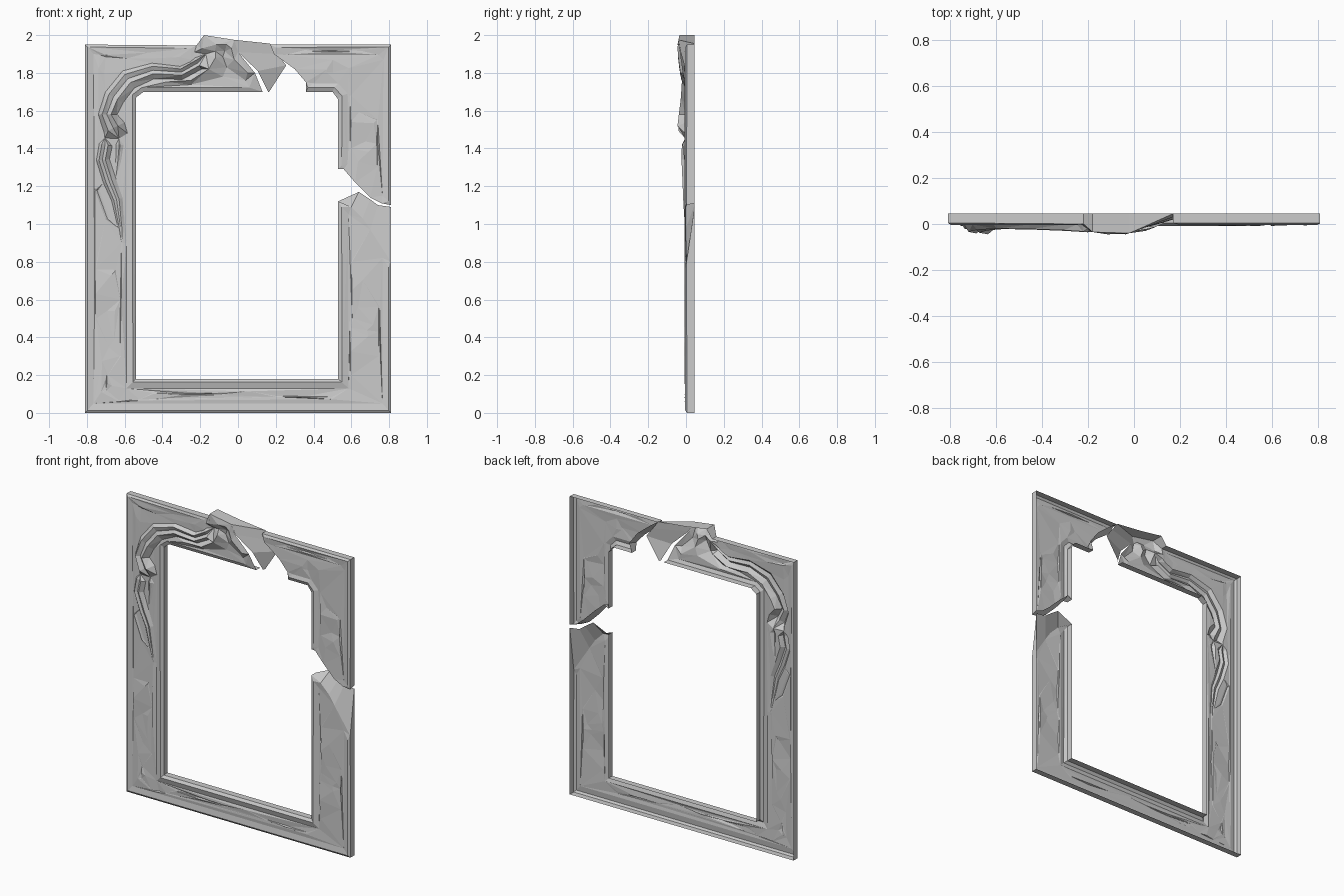
import bpy, bmesh, random
from mathutils import Vector
from mathutils.geometry import delaunay_2d_cdt

random.seed(4)
BACK = 0.045


def ribbon(path, profile):
    """Fold lines running along a path of (x, z, half width, height)."""
    lines = [[] for _ in profile]
    for i, (x, z, w, h) in enumerate(path):
        a, b = path[max(i - 1, 0)], path[min(i + 1, len(path) - 1)]
        t = Vector((b[0] - a[0], b[1] - a[1])).normalized()
        for line, (s, k) in zip(lines, profile):
            line.append((x - t.y * w * s, z + t.x * w * s, -0.002 - h * k))
    return lines


def scratch(x0, z0, x1, z1):
    """Thin carved groove: one raised lip and one sunken lip."""
    d = (Vector((x1 - x0, z1 - z0)).normalized()) * 0.005
    mx, mz = (x0 + x1) / 2 + random.uniform(-.004, .004), (z0 + z1) / 2
    return [[(x0, z0, -.001), (mx, mz, -.008), (x1, z1, -.001)],
            [(x0 - d.y, z0 + d.x, 0), (mx - d.y, mz + d.x, .003), (x1 - d.y, z1 + d.x, 0)]]


def dents(boxes, n):
    """Scattered single points that make the flat panel uneven."""
    return [[(random.uniform(a, b), random.uniform(c, d), random.uniform(-.005, .002))]
            for a, b, c, d in boxes for _ in range(n)]


def shell(name, outline, lines, skip=()):
    """Triangulated relief inside the outline, plus side walls; the back stays open."""
    pts, edges = [], []
    for k, line in enumerate([outline] + lines):
        s = len(pts)
        pts += [p[:3] for p in line]
        edges += [(s + i, s + i + 1) for i in range(len(line) - 1)]
        if k == 0:
            edges.append((s + len(line) - 1, s))
    out = delaunay_2d_cdt([Vector(p[:2]) for p in pts], edges, [], 1, 1e-5)
    co, ed, faces, orig = out[0], out[1], out[2], out[3]
    ys = [pts[o[0]][2] if o else None for o in orig]
    for i, y in enumerate(ys):
        if y is None:
            near = [ys[a + b - i] for a, b in ed if i in (a, b) and ys[a + b - i] is not None]
            ys[i] = sum(near) / len(near) if near else 0
    bm = bmesh.new()
    vs = [bm.verts.new((c.x, y, c.y)) for c, y in zip(co, ys)]
    for f in faces:
        bm.faces.new([vs[i] for i in f])
    for i, p in enumerate(outline):
        if i in skip:
            continue
        q = outline[(i + 1) % len(outline)]
        quad = [(p[0], p[2], p[1]), (q[0], q[2], q[1]),
                (q[-2] if len(q) == 5 else q[0], BACK, q[-1] if len(q) == 5 else q[1]),
                (p[-2] if len(p) == 5 else p[0], BACK, p[-1] if len(p) == 5 else p[1])]
        bm.faces.new([bm.verts.new(c) for c in quad])
    bmesh.ops.remove_doubles(bm, verts=bm.verts, dist=2e-4)
    loose = [v for v in bm.verts if not v.link_faces]
    bmesh.ops.delete(bm, geom=loose, context='VERTS')
    bmesh.ops.recalc_face_normals(bm, faces=bm.faces)
    if sum(f.normal.y * f.calc_area() for f in bm.faces) > 0:
        bmesh.ops.reverse_faces(bm, faces=bm.faces)
    return finish(name, bm)


def finish(name, bm):
    me = bpy.data.meshes.new(name)
    bm.to_mesh(me)
    bm.free()
    ob = bpy.data.objects.new(name, me)
    bpy.context.collection.objects.link(ob)
    return ob


# Large broken piece: crest, left side, bottom and lower right (x, z, y, back x, back z)
main_outline = [
    (-.22, 1.945, 0), (-.81, 1.95, .005), (-.81, 0, .005), (.81, 0, .005),
    (.81, .80, .003, .81, 1.09), (.70, .97, -.003, .74, 1.10), (.66, 1.03, -.003, .70, 1.13),
    (.60, 1.09, -.003, .64, 1.17), (.53, 1.12, .003), (.53, .18, .004), (-.54, .18, .004),
    (-.54, 1.67, .004), (-.50, 1.70, .004), (.13, 1.70, .004), (.09, 1.80, -.015),
    (0, 1.91, -.03), (-.02, 1.975, -.04), (-.18, 2.0, -.035)]

rails = [
    [(-.25, 1.93, -.004), (-.797, 1.937, -.004), (-.797, .013, -.004), (.797, .013, -.004), (.797, .77, -.004)],
    [(.06, 1.722, -.006), (-.51, 1.722, -.006), (-.558, 1.685, -.007),
     (-.557, .163, -.008), (.55, .163, -.008), (.549, 1.09, -.006)],
    [(-.765, 1.9, .001), (-.765, .05, .001), (.765, .05, .001), (.765, .82, .001)],
    [(-.59, .9, .002), (-.59, .13, .002), (.585, .13, .002), (.585, 1.05, .002)]]

# Draped ornament folds
folded = [(-1, 0), (-.6, .9), (-.1, .45), (.35, 1), (1, 0)]
simple = [(-1, 0), (-.2, 1), (.3, .4), (1, 0)]
drape = ribbon([(-.21, 1.85, .035, .034), (-.30, 1.80, .035, .028), (-.45, 1.81, .042, .022),
                (-.58, 1.765, .055, .02), (-.655, 1.67, .055, .026), (-.69, 1.58, .05, .036),
                (-.655, 1.51, .06, .043)], folded)
drape += [[(-.705, 1.455, -.003), (-.63, 1.452, -.003), (-.585, 1.48, -.003)]]
drape += ribbon([(-.70, 1.42, .035, .02), (-.715, 1.34, .035, .022), (-.68, 1.23, .035, .017),
                 (-.64, 1.13, .03, .013), (-.62, .98, .015, .004)], folded)
drape += ribbon([(-.625, 1.42, .02, .016), (-.635, 1.32, .013, .005)], simple)
drape += ribbon([(-.745, 1.18, .012, .006), (-.69, 1.03, .012, .004)], simple)
drape += [
    [(-.19, 1.93, -.03), (-.115, 1.95, -.045), (-.06, 1.95, -.043)],
    [(-.17, 1.90, -.005), (-.12, 1.915, -.028), (-.07, 1.915, -.015)],
    [(-.035, 1.93, -.045), (-.02, 1.87, -.04), (.05, 1.80, -.03)],
    [(-.08, 1.885, -.01), (-.06, 1.83, -.008), (.04, 1.76, -.004)],
    [(-.12, 1.88, -.042), (-.155, 1.82, -.035), (-.25, 1.76, -.024), (-.38, 1.752, -.014)],
    [(-.08, 1.78, -.004), (-.25, 1.738, -.002)],
    [(-.25, 1.86, -.002), (-.23, 1.91, -.002)]]

marks = []
for m in [(-.62, .3, -.612, .9), (-.75, .5, -.752, .76), (-.695, .12, -.69, .2), (.6, .2, .597, .45),
          (.61, .5, .605, .8), (.748, .3, .75, .56), (.2, .085, .5, .08), (-.45, .1, -.1, .095),
          (-.63, .06, -.52, .065)]:
    marks += scratch(*m)
uneven = dents([(-.74, -.65, .07, .45), (-.74, -.64, .5, .95), (.63, .73, .07, .85),
                (-.5, .5, .06, .12), (-.75, -.68, 1.76, 1.9), (-.6, -.3, 1.87, 1.91)], 5)
shell("broken_frame_main", main_outline, rails + drape + marks + uneven, skip=(13, 14, 15))

# Sloping fracture face behind the crest, with its thin top
bm = bmesh.new()
front = [(-.02, -.04, 1.975), (0, -.028, 1.91), (.105, 0, 1.81), (.16, .03, 1.70)]
rear = [(.17, BACK, 1.955), (.21, BACK, 1.90), (.255, BACK, 1.84), (.165, BACK, 1.70)]
fv, rv = [bm.verts.new(c) for c in front], [bm.verts.new(c) for c in rear]
for i in range(3):
    bm.faces.new((fv[i], fv[i + 1], rv[i + 1], rv[i]))
bm.faces.new((fv[0], rv[0], bm.verts.new((-.02, BACK, 1.975))))
finish("crest_fracture", bm)

# Upper right corner piece
corner_outline = [
    (.17, 1.95, .004), (.19, 1.90, 0, .22, 1.92), (.30, 1.82, -.002, .32, 1.84),
    (.36, 1.75, -.002, .38, 1.76), (.36, 1.70, .004), (.50, 1.70, .004), (.53, 1.66, .004),
    (.53, 1.29, .003), (.56, 1.29, -.002, .56, 1.31), (.62, 1.22, -.002, .63, 1.25),
    (.70, 1.14, -.002, .71, 1.17), (.76, 1.11, -.002, .76, 1.13), (.81, 1.10, .003, .81, 1.11),
    (.81, 1.95, .005)]
corner_lines = [
    [(.20, 1.935, -.004), (.797, 1.937, -.004), (.797, 1.12, -.004)],
    [(.37, 1.722, -.007), (.51, 1.722, -.007), (.55, 1.68, -.007), (.549, 1.31, -.005)],
    [(.25, 1.895, .001), (.745, 1.895, .001), (.77, 1.87, .001), (.765, 1.15, .001)],
    [(.40, 1.745, .001), (.53, 1.745, .001), (.58, 1.69, .001), (.58, 1.32, .001)]]
for m in [(.6, 1.4, .597, .68 + 1), (.742, 1.3, .74, 1.55), (.35, 1.915, .65, 1.912)]:
    corner_lines += scratch(*m)
corner_lines += dents([(.63, .72, 1.3, 1.85), (.42, .62, 1.78, 1.87)], 5)
shell("broken_frame_corner", corner_outline, corner_lines)
